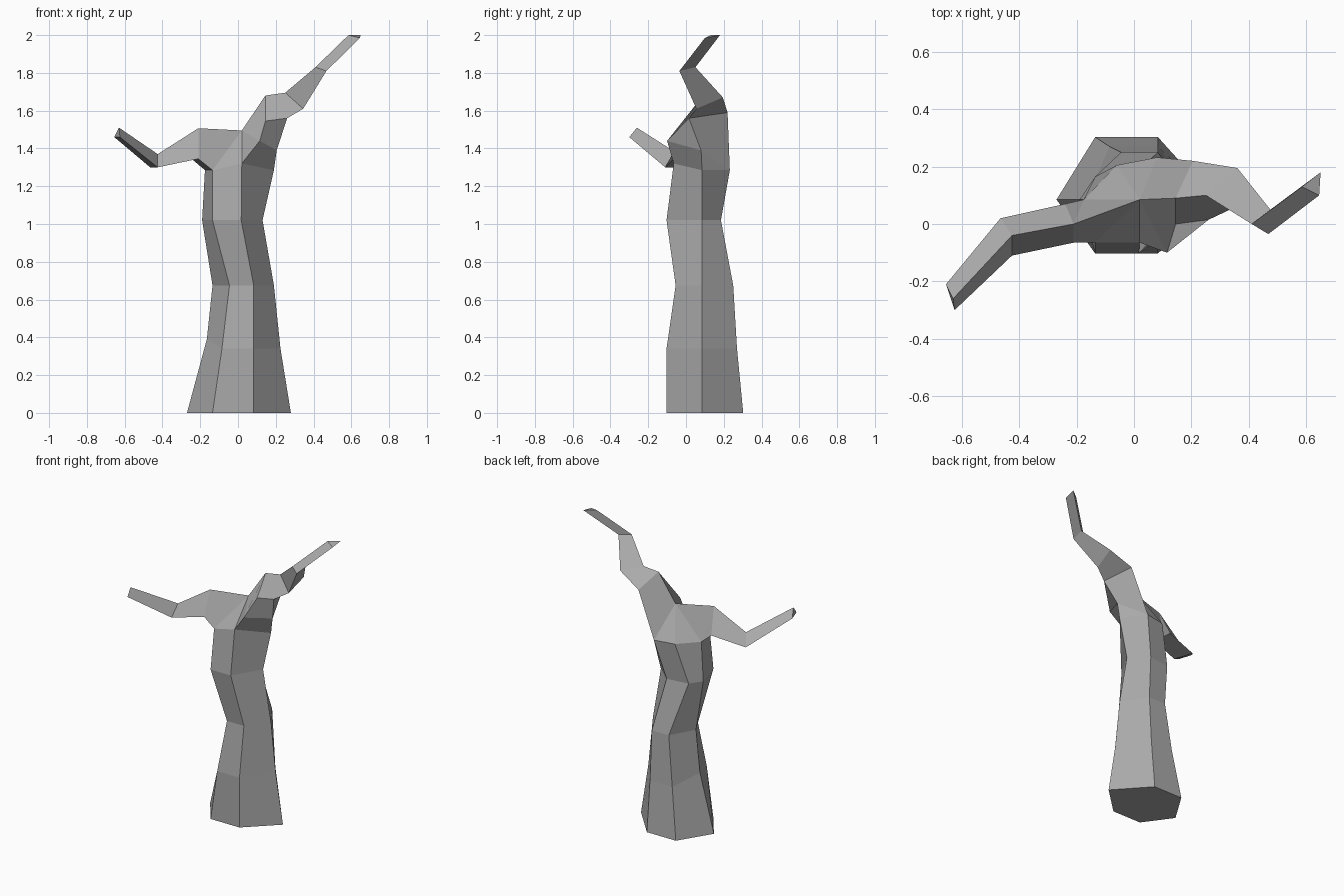
import bpy
import bmesh

# Remove the default cube only
default_cube = bpy.data.objects.get("Cube")
if default_cube:
    bpy.data.objects.remove(default_cube, do_unlink=True)

# Single weathered wood colour
wood = bpy.data.materials.new("weathered grey wood")
wood.use_nodes = True
wood_colour = (0.4, 0.4, 0.4, 1.0)
wood.diffuse_color = wood_colour
shader = next(n for n in wood.node_tree.nodes if n.type == "BSDF_PRINCIPLED")
shader.inputs["Base Color"].default_value = wood_colour
shader.inputs["Roughness"].default_value = 0.9

bm = bmesh.new()
MIDDLE_Y = 0.085


def point(x, y, z):
    return bm.verts.new((x, y, z))


def trunk_ring(z, left, near_left, near_right, right, front, back):
    """Six-sided ring: left, front-left, front-right, right, back-right, back-left."""
    return [
        point(left, MIDDLE_Y, z),
        point(near_left, front, z),
        point(near_right, front, z),
        point(right, MIDDLE_Y, z),
        point(near_right, back, z),
        point(near_left, back, z),
    ]


def skin(*rings):
    """Join successive rings with quads."""
    for lower, upper in zip(rings, rings[1:]):
        count = len(lower)
        for i in range(count):
            j = (i + 1) % count
            bm.faces.new((lower[i], lower[j], upper[j], upper[i]))


# Trunk, tapering and leaning as it rises
base = trunk_ring(0, -0.27, -0.135, 0.083, 0.28, -0.103, 0.303)
flare = trunk_ring(0.34, -0.165, -0.085, 0.083, 0.225, -0.103, 0.27)
waist = trunk_ring(0.675, -0.135, -0.045, 0.083, 0.19, -0.055, 0.25)
chest = trunk_ring(1.02, -0.19, -0.135, 0.017, 0.13, -0.103, 0.185)
crown = trunk_ring(1.285, -0.175, -0.135, 0.02, 0.19, -0.065, 0.232)
flare[0].co.z += 0.05
chest[-1].co.y -= 0.02
crown[2].co.z += 0.035
crown[4].co.x += 0.06
crown[5].co.x += 0.075
crown[5].co.y -= 0.027
skin(base, flare, waist, chest, crown)
bm.faces.new(base)
left, front_left, front_right, right, back_right, back_left = crown

# Fork between the two branches
crotch = point(0.02, MIDDLE_Y, 1.495)

# Low branch, triangular in section: top, front, back
shoulder = [point(-0.21, 0, 1.507), point(-0.21, -0.065, 1.345), point(-0.24, 0.07, 1.34)]
low_elbow = [point(-0.425, -0.04, 1.37), point(-0.425, -0.11, 1.3), point(-0.465, 0.02, 1.3)]
low_tip = [point(-0.63, -0.26, 1.51), point(-0.625, -0.3, 1.46), point(-0.655, -0.21, 1.46)]
skin(shoulder, low_elbow, low_tip)
bm.faces.new(low_tip)
shoulder_top, shoulder_front, shoulder_back = shoulder

# Tall branch: neck and bend, then a triangular limb
neck_front = point(0.115, -0.1, 1.44)
neck_right = point(0.205, 0.08, 1.39)
bend_front = point(0.145, 0, 1.545)
bend_right = point(0.26, 0.015, 1.56)
bend_back = point(0.205, 0.22, 1.59)
bend_top = point(0.145, 0.09, 1.68)
high_elbow = [point(0.25, 0.1, 1.695), point(0.345, 0.055, 1.61), point(0.36, 0.195, 1.67)]
high_wrist = [point(0.41, 0, 1.83), point(0.468, -0.035, 1.81), point(0.475, 0.05, 1.83)]
high_tip = [point(0.585, 0.13, 2), point(0.645, 0.1, 1.985), point(0.65, 0.18, 2)]
skin(high_elbow, high_wrist, high_tip)
bm.faces.new(high_tip)
elbow_top, elbow_front, elbow_back = high_elbow

# Faces that blend the trunk into both branches
for corners in (
    (front_left, front_right, crotch),
    (front_left, crotch, shoulder_top, shoulder_front),
    (left, front_left, shoulder_front, shoulder_back),
    (left, shoulder_back, shoulder_top),
    (left, shoulder_top, crotch),
    (left, crotch, back_left),
    (back_left, crotch, back_right),
    (front_right, neck_front, crotch),
    (neck_front, bend_front, bend_top, crotch),
    (front_right, right, neck_right, neck_front),
    (neck_front, neck_right, bend_right, bend_front),
    (right, back_right, neck_right),
    (neck_right, back_right, bend_back, bend_right),
    (back_right, crotch, bend_top, bend_back),
    (bend_front, bend_right, elbow_front, elbow_top, bend_top),
    (bend_right, bend_back, elbow_back, elbow_front),
    (bend_back, bend_top, elbow_top, elbow_back),
):
    bm.faces.new(corners)

# Flat-shaded dead tree as one closed surface
bmesh.ops.recalc_face_normals(bm, faces=bm.faces[:])
mesh = bpy.data.meshes.new("dead_tree")
bm.to_mesh(mesh)
bm.free()
mesh.materials.append(wood)
tree = bpy.data.objects.new("dead_tree", mesh)
bpy.context.scene.collection.objects.link(tree)
